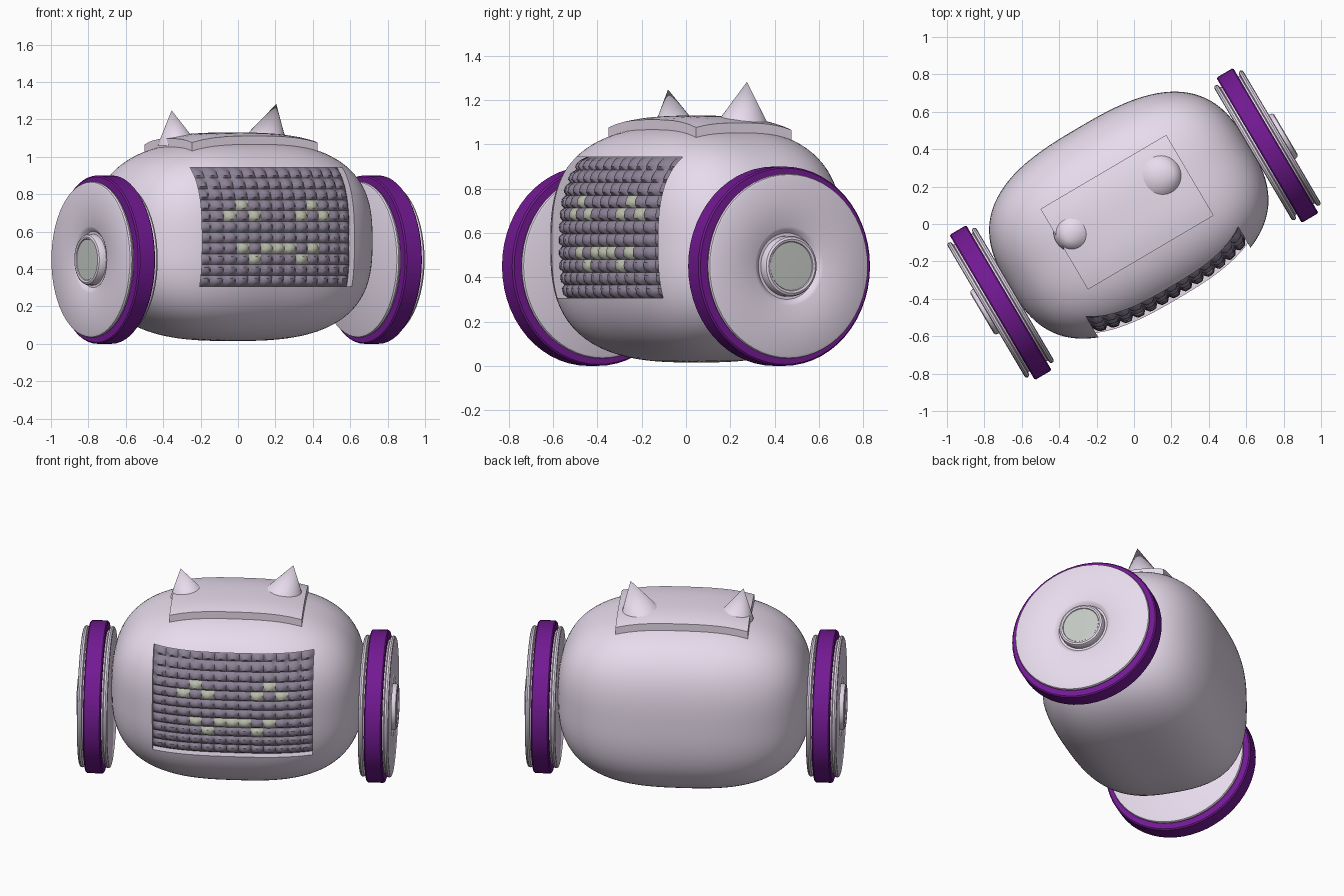
import bpy, bmesh, math
from mathutils import Matrix, Vector

if "Cube" in bpy.data.objects:
    bpy.data.objects.remove(bpy.data.objects["Cube"])

TURN = Matrix.Rotation(math.radians(30.5), 4, 'Z')   # the robot stands turned
N = 2.8                                              # body roundness
C = Vector((0, 0.055, 0.55))                         # body centre
H = Vector((0.745, 0.54, 0.535))                     # body half sizes


def material(name, rgb):
    m = bpy.data.materials.new(name)
    m.diffuse_color = (*rgb, 1)
    m.use_nodes = True
    m.node_tree.nodes["Principled BSDF"].inputs["Base Color"].default_value = m.diffuse_color
    return m


LILAC = material("lilac_shell", (0.80, 0.71, 0.84))
PURPLE = material("purple_rubber", (0.17, 0.01, 0.29))
DARK = material("screen_dark", (0.26, 0.22, 0.30))
LIT = material("screen_lit", (0.50, 0.52, 0.42))
CAP = material("cap_grey", (0.55, 0.58, 0.54))


def finish(name, bm, mats, angle=35):
    bmesh.ops.remove_doubles(bm, verts=bm.verts, dist=1e-5)
    bmesh.ops.recalc_face_normals(bm, faces=bm.faces)
    bm.transform(TURN)
    me = bpy.data.meshes.new(name)
    bm.to_mesh(me)
    bm.free()
    ob = bpy.data.objects.new(name, me)
    bpy.context.collection.objects.link(ob)
    for m in mats:
        me.materials.append(m)
    if angle:
        smooth(ob, angle)
    return ob


def select(ob):
    bpy.ops.object.select_all(action='DESELECT')
    bpy.context.view_layer.objects.active = ob
    ob.select_set(True)


def smooth(ob, angle):
    select(ob)
    bpy.ops.object.shade_smooth_by_angle(angle=math.radians(angle))


def lathe(name, profile, side, mat, seg=56, closed=False):
    """Turn (radius, outward offset) points about the wheel axle."""
    bm = bmesh.new()
    rings = []
    for r, o in profile:
        rings.append([bm.verts.new((side * (0.828 + o), r * math.cos(a), 0.45 + r * math.sin(a)))
                      for a in (2 * math.pi * i / seg for i in range(seg))])
    pairs = list(zip(rings, rings[1:])) + ([(rings[-1], rings[0])] if closed else [])
    for a, b in pairs:
        for i in range(seg):
            j = (i + 1) % seg
            bm.faces.new((a[i], a[j], b[j], b[i]))
    return finish(name, bm, [mat])


def bulge(a, b):
    return max(0.0, 1 - abs(a) ** N - abs(b) ** N) ** (1 / N)


def front_y(x, z):
    return C.y - H.y * bulge(x / H.x, (z - C.z) / H.z)


def top_z(x, y):
    return C.z + H.z * bulge(x / H.x, (y - C.y) / H.y)


# Body: rounded box with a window cut for the screen
bm = bmesh.new()
bmesh.ops.create_cube(bm, size=2)
bmesh.ops.subdivide_edges(bm, edges=bm.edges[:], cuts=25, use_grid_fill=True)
for v in bm.verts:
    k = sum(abs(c) ** N for c in v.co) ** (1 / N)
    v.co = C + Vector(c * h / k for c, h in zip(v.co, H))
body = finish("body", bm, [LILAC], 0)

SX, SZ, ZC = 0.472, 0.318, 0.625                     # screen half width, half height, centre
bm = bmesh.new()
bmesh.ops.create_cube(bm, size=2, matrix=Matrix.Translation((0, -0.6, ZC))
                      @ Matrix.Diagonal((SX, 0.4, SZ, 1)))
cutter = finish("window_cutter", bm, [LILAC], 0)
cutter.hide_render = True
mod = body.modifiers.new("window", 'BOOLEAN')
mod.operation, mod.object, mod.solver = 'DIFFERENCE', cutter, 'EXACT'
select(body)
bpy.ops.object.modifier_apply(modifier="window")
bpy.data.objects.remove(cutter)
smooth(body, 35)

# Screen: curved grid of pillow tiles, some lit as eyes and mouth
COLS, ROWS, SUB = 13, 11, 4
lit = {(2, 4), (3, 3), (4, 4), (8, 4), (9, 3), (10, 4),
       (3, 7), (4, 8), (5, 7), (6, 7), (7, 7), (8, 8), (9, 7)}
bm = bmesh.new()
for col in range(COLS):
    for row in range(ROWS):
        g = []
        for i in range(SUB + 1):
            for j in range(SUB + 1):
                a, b = i / SUB, j / SUB
                x = -SX + 2 * SX * (col + a) / COLS
                z = ZC + SZ - 2 * SZ * (row + b) / ROWS
                puff = 0.022 * (1 - (2 * a - 1) ** 4) * (1 - (2 * b - 1) ** 4)
                g.append(bm.verts.new((x, front_y(x, z) + 0.055 - puff, z)))
        for i in range(SUB):
            for j in range(SUB):
                k = i * (SUB + 1) + j
                f = bm.faces.new((g[k], g[k + 1], g[k + SUB + 2], g[k + SUB + 1]))
                f.material_index = int((col, row) in lit)
screen = finish("screen_tiles", bm, [DARK, LIT], 50)

# Head plate: slab that follows the curve of the top
bm = bmesh.new()
bmesh.ops.create_cube(bm, size=2)
bmesh.ops.subdivide_edges(bm, edges=bm.edges[:], cuts=11, use_grid_fill=True)
for v in bm.verts:
    x, y = v.co.x * 0.39, 0.073 + v.co.y * 0.25
    v.co = (x, y, top_z(x, y) + 0.005 + 0.04 * v.co.z)
finish("head_plate", bm, [LILAC])


# Ears: leaning cones of two sizes
def ear(name, x, y, r, apex):
    bm = bmesh.new()
    seg, z = 32, 1.06
    rim = [bm.verts.new((x + r * math.cos(t), y + r * math.sin(t), z))
           for t in (2 * math.pi * i / seg for i in range(seg))]
    tip = bm.verts.new(apex)
    for i in range(seg):
        bm.faces.new((rim[i], rim[(i + 1) % seg], tip))
    bm.faces.new(rim[::-1])
    finish(name, bm, [LILAC])


ear("small_ear", -0.295, 0.128, 0.112, (-0.347, 0.11, 1.248))
ear("large_ear", 0.235, 0.15, 0.138, (0.316, 0.133, 1.282))

# Wheels: tyre, disc with rounded rim and hub recess, raised button and cap
tyre = [(0.38, -0.052), (0.443, -0.052), (0.45, -0.045), (0.45, 0.045), (0.443, 0.052), (0.38, 0.052)]
disc = [(0, -0.09), (0.405, -0.09), (0.414, -0.086), (0.418, -0.077), (0.414, -0.066), (0.395, -0.06),
        (0.395, 0.06), (0.414, 0.066), (0.418, 0.077), (0.414, 0.086), (0.405, 0.09),
        (0.178, 0.09), (0.165, 0.084), (0.15, 0.07), (0, 0.07)]
button = [(0.137, 0.065), (0.137, 0.1), (0.132, 0.11), (0.122, 0.115), (0.112, 0.112), (0.108, 0.105), (0.108, 0.07)]
cap = [(0.109, 0.09), (0.109, 0.108), (0, 0.11)]
for side, label in ((-1, "left"), (1, "right")):
    lathe(label + "_tyre", tyre, side, PURPLE, closed=True)
    lathe(label + "_wheel_disc", disc, side, LILAC)
    lathe(label + "_hub_button", button, side, LILAC)
    lathe(label + "_hub_cap", cap, side, CAP)
